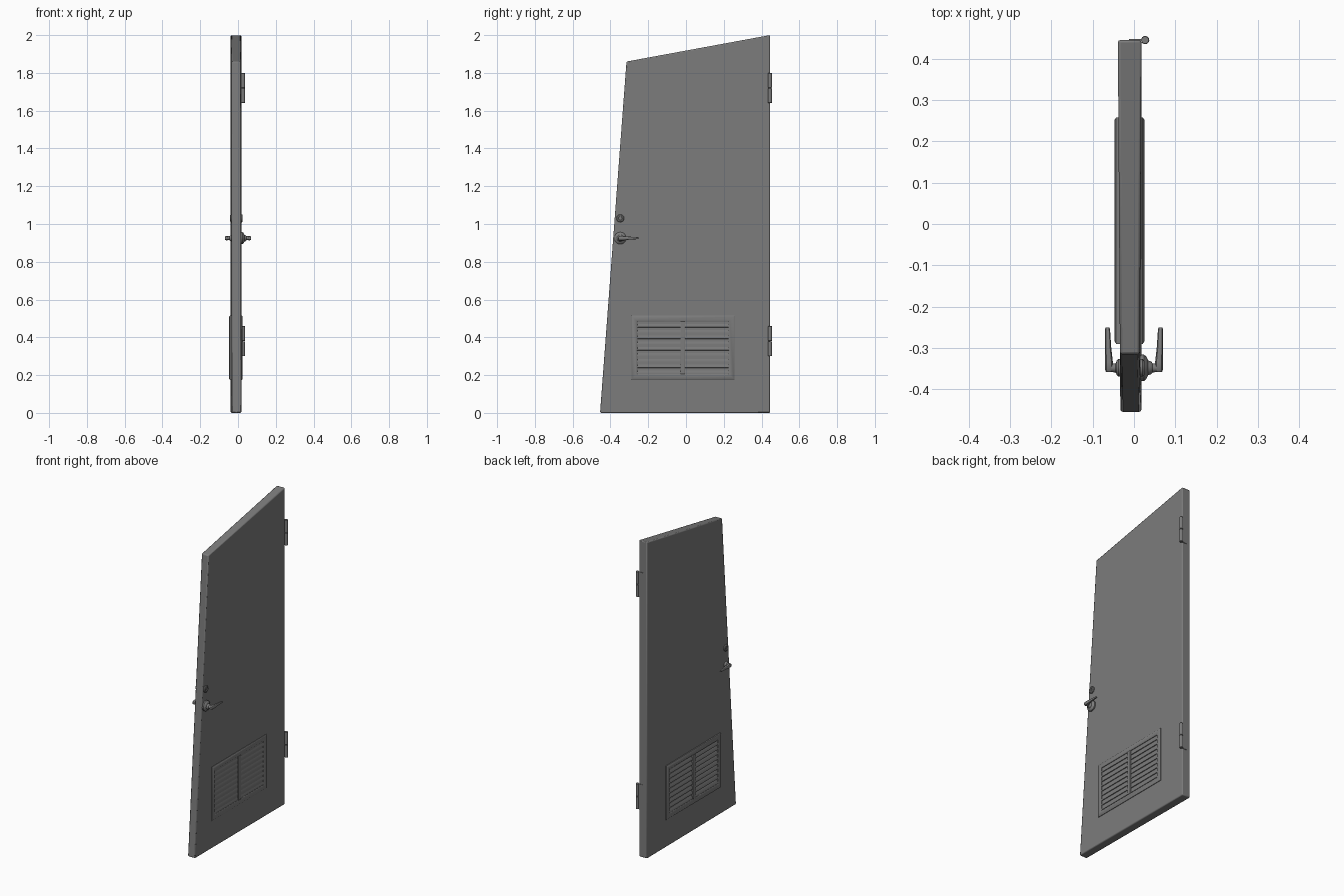
import bpy, bmesh, math
from mathutils import Matrix, Vector

if "Cube" in bpy.data.objects:
    bpy.data.objects.remove(bpy.data.objects["Cube"])

gray = bpy.data.materials.new("painted gray")
gray.diffuse_color = (0.2, 0.2, 0.2, 1)
gray.use_nodes = True
gray.node_tree.nodes["Principled BSDF"].inputs["Base Color"].default_value = gray.diffuse_color


def finish(name, bm, bevel=0.0, smooth=True):
    bmesh.ops.recalc_face_normals(bm, faces=bm.faces)
    me = bpy.data.meshes.new(name)
    bm.to_mesh(me)
    bm.free()
    ob = bpy.data.objects.new(name, me)
    bpy.context.collection.objects.link(ob)
    me.materials.append(gray)
    if bevel:
        m = ob.modifiers.new("bevel", 'BEVEL')
        m.width = bevel
        m.segments = 2
    if smooth:
        bpy.ops.object.select_all(action='DESELECT')
        ob.select_set(True)
        bpy.context.view_layer.objects.active = ob
        bpy.ops.object.shade_smooth_by_angle(angle=math.radians(35))
    return ob


def skin(name, rings, bevel=0.0, capped=True, closed=False):
    """Join equal-length point rings into a skin."""
    bm = bmesh.new()
    vs = [[bm.verts.new(p) for p in r] for r in rings]
    n = len(rings[0])
    pairs = list(zip(vs, vs[1:])) + ([(vs[-1], vs[0])] if closed else [])
    for a, b in pairs:
        for i in range(n):
            j = (i + 1) % n
            bm.faces.new((a[i], a[j], b[j], b[i]))
    if capped:
        bm.faces.new(vs[0])
        bm.faces.new(vs[-1])
    return finish(name, bm, bevel)


def turned(name, profile, y, z, s, n=20):
    """Lathe along x; profile is (x, radius), s picks the door side."""
    return skin(name, [[(s * x, y + r * math.cos(2 * math.pi * i / n), z + r * math.sin(2 * math.pi * i / n))
                        for i in range(n)] for x, r in profile])


def rect(x, y0, y1, z0, z1):
    return [(x, y0, z0), (x, y1, z0), (x, y1, z1), (x, y0, z1)]


def box(name, x0, x1, y0, y1, z0, z1, bevel=0.0):
    return skin(name, [rect(x0, y0, y1, z0, z1), rect(x1, y0, y1, z0, z1)], bevel)


# slanted door slab, slightly thinner towards the latch side
skin("door_slab", [
    [(-0.033, -0.455, 0), (-0.039, 0.445, 0), (-0.039, 0.445, 2.0), (-0.034, -0.315, 1.86)],
    [(0.018, -0.455, 0), (0.018, 0.445, 0), (0.018, 0.445, 2.0), (0.014, -0.315, 1.86)]], 0.006)

Y0, Y1, Z0, Z1 = -0.29, 0.258, 0.175, 0.515
for s, base, top, tag in ((1, 0.015, 0.025, "right"), (-1, 0.034, 0.047, "left")):
    # vent frame
    def ring(x, d):
        return rect(s * x, Y0 + d, Y1 - d, Z0 + d, Z1 - d)
    skin("vent_frame_" + tag, [ring(base, 0), ring(top - 0.004, 0), ring(top, 0.006), ring(top, 0.026),
                               ring(top - 0.004, 0.032), ring(base, 0.032)], capped=False, closed=True)
    box("vent_divider_" + tag, s * base, s * (top - 0.001), -0.03, -0.004, Z0 + 0.03, Z1 - 0.03, 0.003)

    # tilted louvre slats in both openings
    count = 9
    pitch = (Z1 - Z0 - 0.064) / count
    for a, b, half in ((Y0 + 0.03, -0.028, "near"), (-0.006, Y1 - 0.03, "far")):
        for i in range(count):
            z = Z0 + 0.032 + i * pitch
            prof = [(base, z), (top - 0.003, z + 0.002), (top - 0.003, z + 0.007), (base, z + pitch * 0.85)]
            skin(f"louvre_{tag}_{half}_{i}", [[(s * x, y, zz) for x, zz in prof] for y in (a, b)])

    # lever handle: rose, neck and tapering lever
    hy, hz = -0.348, 0.925
    turned("handle_rose_" + tag, [(0.012, 0.032), (0.024, 0.032), (0.03, 0.027), (0.034, 0.018),
                                  (0.042, 0.015), (0.045, 0.011), (0.058, 0.01)], hy, hz, s)
    lever = []
    for y, xi, xo, h in ((-0.358, 0.053, 0.068, 0.008), (-0.352, 0.051, 0.07, 0.012),
                         (-0.335, 0.051, 0.07, 0.012), (-0.30, 0.055, 0.07, 0.008),
                         (-0.255, 0.058, 0.07, 0.005), (-0.25, 0.06, 0.069, 0.003)):
        c, w = (xi + xo) / 2, (xo - xi) / 2
        lever.append([(s * (c + w * math.copysign(abs(math.cos(t)) ** 0.6, math.cos(t))), y,
                       hz + h * math.sin(t)) for t in [2 * math.pi * k / 12 for k in range(12)]])
    skin("handle_lever_" + tag, lever)

    # lock cylinder with key slot ridge
    f = 0.016 if s > 0 else 0.033
    turned("lock_ring_" + tag, [(f - 0.006, 0.021), (f + 0.005, 0.021), (f + 0.009, 0.017),
                                (f + 0.009, 0.011), (f + 0.006, 0.009)], hy, 1.03, s)
    box("lock_key_slot_" + tag, s * f, s * (f + 0.008), hy - 0.002, hy + 0.002, 1.024, 1.036)

# hinges: leaf on the door edge and a barrel in two knuckles
for z0, tag in ((0.30, "lower"), (1.64, "upper")):
    box("hinge_leaf_" + tag, -0.012, 0.027, 0.443, 0.448, z0, z0 + 0.16)
    for k in range(2):
        a, b = z0 + k * 0.081, z0 + k * 0.081 + 0.079
        skin(f"hinge_barrel_{tag}_{k}", [
            [(0.027 + r * math.cos(2 * math.pi * i / 16), 0.445 + r * math.sin(2 * math.pi * i / 16), z)
             for i in range(16)] for z, r in ((a, 0.0085), (a + 0.002, 0.01), (b - 0.002, 0.01), (b, 0.0085))])
